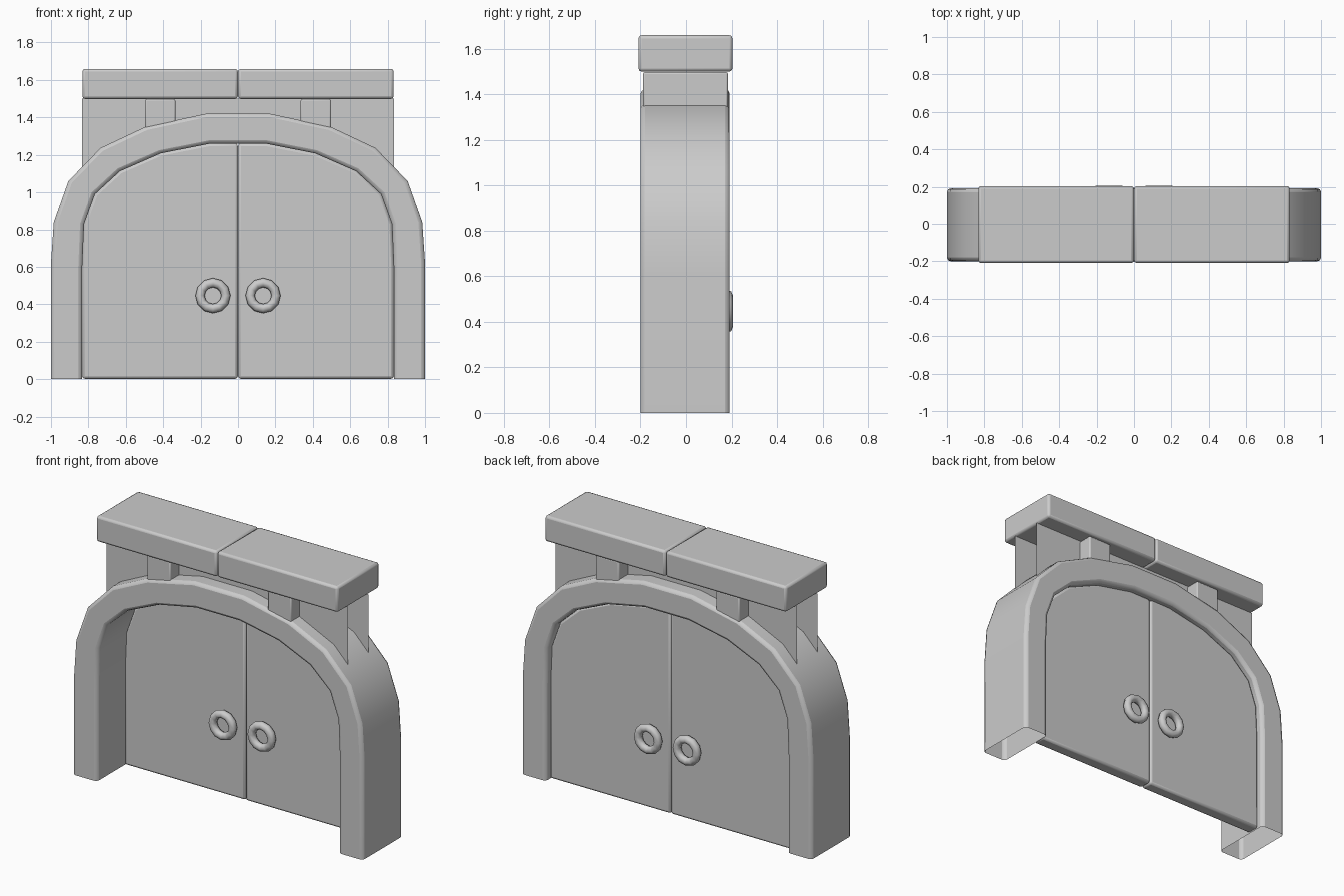
import bpy, bmesh, math

if "Cube" in bpy.data.objects:
    bpy.data.objects.remove(bpy.data.objects["Cube"])

# Right half of the arch, bottom to top
OUTER = [(1, 0), (1, 0.62), (0.985, 0.84), (0.907, 1.06), (0.735, 1.237), (0.495, 1.35), (0.17, 1.42)]
INNER = [(0.833, 0), (0.833, 0.6), (0.823, 0.83), (0.765, 0.99), (0.631, 1.113), (0.413, 1.208), (0.15, 1.26)]


def mirrored(half):
    return half + [(-x, z) for x, z in reversed(half)]


def finish(bm, name, bevel=0.0, segments=2):
    bmesh.ops.recalc_face_normals(bm, faces=bm.faces[:])
    me = bpy.data.meshes.new(name)
    bm.to_mesh(me)
    bm.free()
    ob = bpy.data.objects.new(name, me)
    bpy.context.collection.objects.link(ob)
    if bevel:
        mod = ob.modifiers.new("bevel", 'BEVEL')
        mod.width = bevel
        mod.segments = segments
        mod.limit_method = 'ANGLE'
        mod.angle_limit = math.radians(40)
    bpy.ops.object.select_all(action='DESELECT')
    ob.select_set(True)
    bpy.context.view_layer.objects.active = ob
    bpy.ops.object.shade_smooth_by_angle(angle=math.radians(40))
    return ob


def strip(bm, a, b):
    for i in range(len(a) - 1):
        bm.faces.new((a[i], a[i + 1], b[i + 1], b[i]))


def row(bm, pts, y):
    return [bm.verts.new((x, y, z)) for x, z in pts]


def prism(name, pts, y0, y1, bevel):
    bm = bmesh.new()
    a, b = row(bm, pts, y0), row(bm, pts, y1)
    bm.faces.new(a)
    bm.faces.new(b)
    strip(bm, a + a[:1], b + b[:1])
    return finish(bm, name, bevel)


def box(name, x0, x1, y0, y1, z0, z1, bevel):
    return prism(name, [(x0, z0), (x1, z0), (x1, z1), (x0, z1)], y0, y1, bevel)


# Arch frame, open under the legs
bm = bmesh.new()
rows = [row(bm, mirrored(p), y) for p, y in
        ((OUTER, -0.2), (INNER, -0.2), (INNER, 0.192), (OUTER, 0.192))]
for i in range(4):
    strip(bm, rows[i], rows[(i + 1) % 4])
finish(bm, "arch_frame", 0.02)

# Thin wall sheets above the arch, front and back
top_curve = [(0.833, 1.09), (0.68, 1.18), (0.45, 1.28), (0.16, 1.34)]
bottom = mirrored(top_curve)
for name, y in (("front_wall", -0.105), ("back_wall", 0.095)):
    bm = bmesh.new()
    strip(bm, row(bm, bottom, y), row(bm, [(x, 1.5) for x, z in bottom], y))
    finish(bm, name)

for side, s in (("left", -1), ("right", 1)):
    # Door leaf set near the back of the arch
    leaf = [(0.001, 0.002)] + [(x, z + (0.002 if z == 0 else 0.001)) for x, z in INNER] + [(0.001, 1.261)]
    prism(side + "_door", [(s * x, z) for x, z in leaf], 0.07, 0.152, 0.014)
    # Ring handles on both faces of the door
    for face, y in (("front", 0.043), ("back", 0.181)):
        bpy.ops.mesh.primitive_torus_add(major_segments=12, minor_segments=8, major_radius=0.069,
                                         minor_radius=0.025, location=(s * 0.134, y, 0.446),
                                         rotation=(math.pi / 2, 0, 0))
        ob = bpy.context.object
        ob.name = f"{side}_{face}_handle"
        bpy.ops.object.shade_smooth_by_angle(angle=math.radians(50))
    # Roof support block and roof slab
    box(side + "_support", s * 0.335, s * 0.497, -0.188, 0.184, 1.31, 1.497, 0.008)
    box(side + "_roof_slab", s * 0.001, s * 0.832, -0.209, 0.204, 1.499, 1.659, 0.014)
